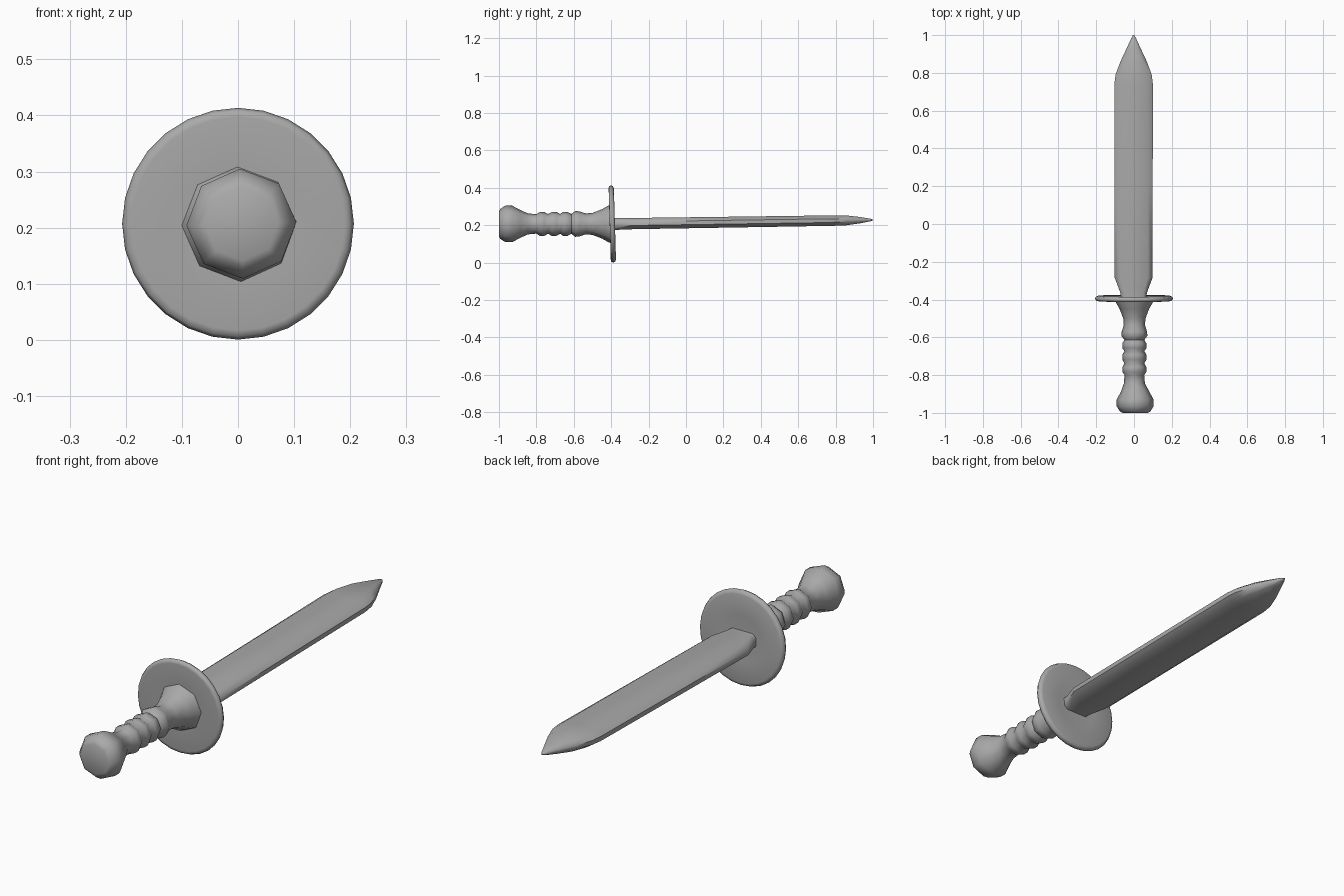
import bpy, bmesh, math

if "Cube" in bpy.data.objects:
    bpy.data.objects.remove(bpy.data.objects["Cube"])

CZ = 0.207  # height of the sword's long axis

steel = bpy.data.materials.new("grey steel")
steel.diffuse_color = (0.4, 0.4, 0.4, 1)
steel.use_nodes = True
steel.node_tree.nodes["Principled BSDF"].inputs["Base Color"].default_value = steel.diffuse_color


def loft(name, rings, smooth_angle):
    """Skin a list of equal-length point rings, closing both ends."""
    bm = bmesh.new()
    vr = [[bm.verts.new(p) for p in ring] for ring in rings]
    n = len(vr[0])
    for a, b in zip(vr, vr[1:]):
        for i in range(n):
            j = (i + 1) % n
            bm.faces.new((a[i], a[j], b[j], b[i]))
    bm.faces.new(vr[0])
    bm.faces.new(vr[-1])
    bmesh.ops.recalc_face_normals(bm, faces=bm.faces)
    me = bpy.data.meshes.new(name)
    bm.to_mesh(me)
    bm.free()
    me.materials.append(steel)
    ob = bpy.data.objects.new(name, me)
    bpy.context.collection.objects.link(ob)
    bpy.ops.object.select_all(action='DESELECT')
    ob.select_set(True)
    bpy.context.view_layer.objects.active = ob
    bpy.ops.object.shade_smooth_by_angle(angle=math.radians(smooth_angle))
    return ob


def circle(y, r, n, cx=0.0, tilt=0.0, turn=0.0):
    """Ring around the long axis; tilt leans its top towards -y."""
    pts = []
    for i in range(n):
        a = 2 * math.pi * i / n + turn
        dz = r * math.sin(a)
        pts.append((cx + r * math.cos(a), y - tilt * dz, CZ + dz))
    return pts


# Handle: eight-sided pommel, ribbed grip and flare into the guard
handle = [(-1.0, 0.066), (-0.993, 0.08), (-0.965, 0.098), (-0.93, 0.098),
          (-0.885, 0.074), (-0.845, 0.056), (-0.80, 0.052)]
for y, r in ((-0.77, 0.064), (-0.705, 0.064), (-0.645, 0.064)):
    handle += [(y - 0.012, r), (y + 0.012, r), (y + 0.032, 0.053)]
handle += [(-0.592, 0.069), (-0.57, 0.067), (-0.535, 0.056), (-0.50, 0.059),
           (-0.45, 0.078), (-0.415, 0.098), (-0.395, 0.105)]
loft("handle", [circle(y, r, 8, 0.006 if y < -0.88 else 0.002, turn=0.03)
                for y, r in handle], 60)

# Guard: thin round plate with a rounded rim, leaning slightly back
guard = [(-0.403, 0.10), (-0.408, 0.19), (-0.406, 0.201), (-0.395, 0.2065),
         (-0.384, 0.201), (-0.380, 0.19), (-0.386, 0.10), (-0.387, 0.02)]
loft("guard", [circle(y, r, 28, tilt=0.03) for y, r in guard], 60)


# Blade: flat body with bevelled edges, rising slightly to the tip
def section(y, w, flat, h, e):
    cz = 0.207 + 0.021 * (y + 0.39) / 1.39
    quarter = [(w, e), (flat, h)]
    pts = quarter + [(-x, z) for x, z in reversed(quarter)]
    pts += [(-x, -z) for x, z in pts]
    return [(x - 0.002, y, cz + z) for x, z in pts]


blade = [(-0.40, 0.066, 0.050, 0.033, 0.018), (-0.365, 0.070, 0.052, 0.032, 0.016),
         (-0.285, 0.100, 0.074, 0.030, 0.010), (0.20, 0.101, 0.075, 0.029, 0.010),
         (0.74, 0.102, 0.074, 0.028, 0.010), (0.79, 0.096, 0.068, 0.028, 0.009),
         (0.86, 0.070, 0.048, 0.026, 0.008), (0.93, 0.037, 0.023, 0.017, 0.006),
         (0.985, 0.012, 0.007, 0.007, 0.003), (1.0, 0.003, 0.002, 0.002, 0.001)]
loft("blade", [section(*s) for s in blade], 50)
